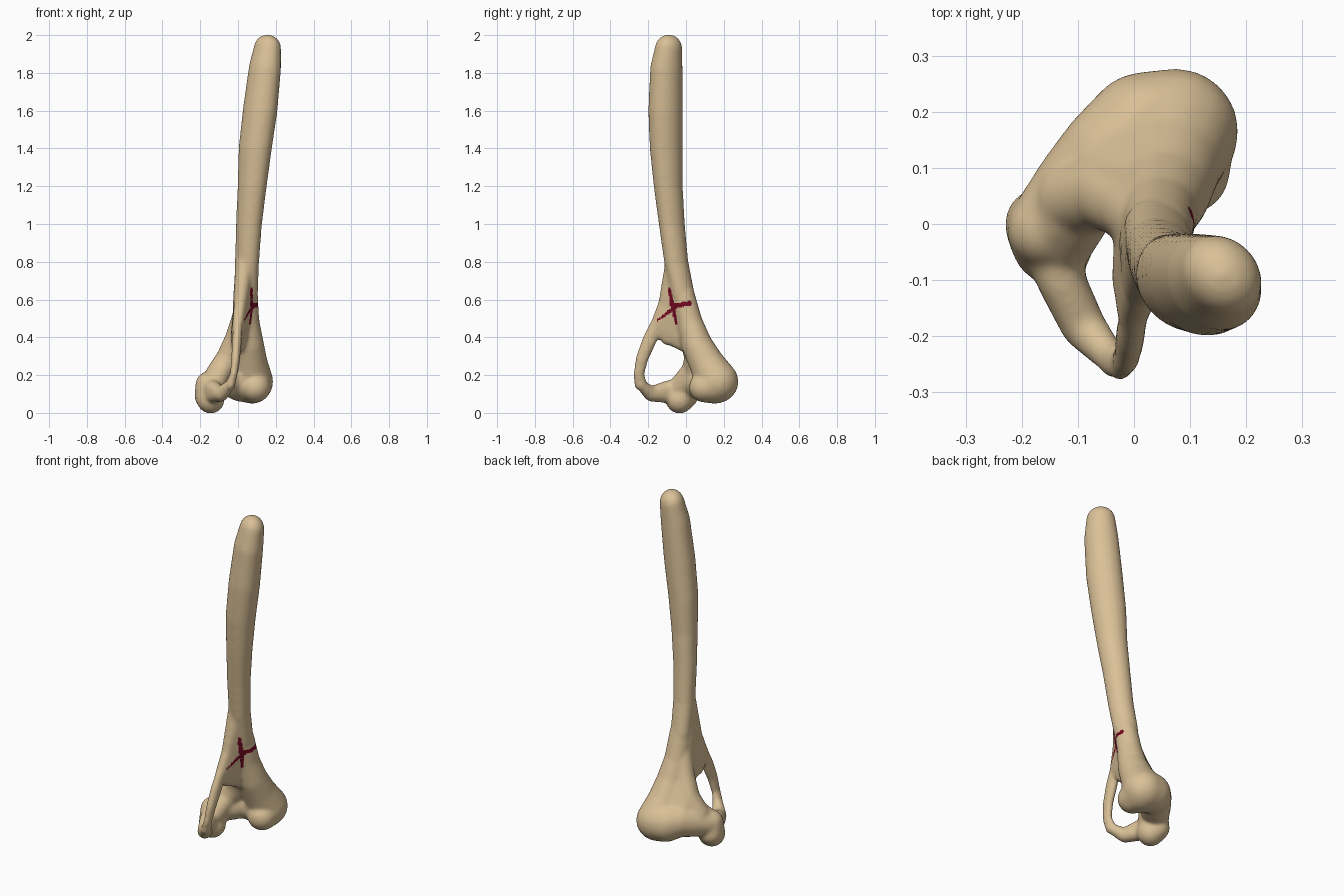
import bpy, bmesh
from mathutils import Vector, Matrix

if "Cube" in bpy.data.objects:
    bpy.data.objects.remove(bpy.data.objects["Cube"], do_unlink=True)


def flat_material(name, rgb):
    mat = bpy.data.materials.new(name)
    mat.use_nodes = True
    mat.diffuse_color = (*rgb, 1)
    mat.node_tree.nodes["Principled BSDF"].inputs["Base Color"].default_value = (*rgb, 1)
    return mat


bone_mat = flat_material("bone_tan", (0.70, 0.53, 0.31))
crack_mat = flat_material("crack_dark_red", (0.18, 0.003, 0.018))

# Unit ball used for every hull
ball = bmesh.new()
bmesh.ops.create_icosphere(ball, subdivisions=3, radius=1)
unit = [v.co.copy() for v in ball.verts]
ball.free()

round_shape = Matrix.Identity(3)
turn = Matrix.Rotation(-0.785, 3, 'Z')
oval = turn @ Matrix.Diagonal((1.08, 0.92, 1)) @ turn.transposed()
strap = Matrix.Diagonal((0.75, 1.1, 1))
body = bmesh.new()


def hull(balls, shape=round_shape):
    """Convex skin around balls given as (x, y, z, radius)."""
    bm = bmesh.new()
    for x, y, z, r in balls:
        for co in unit:
            bm.verts.new(Vector((x, y, z)) + shape @ co * r)
    bmesh.ops.convex_hull(bm, input=bm.verts[:])
    bmesh.ops.delete(bm, geom=[v for v in bm.verts if not v.link_faces], context='VERTS')
    me = bpy.data.meshes.new("hull")
    bm.to_mesh(me)
    bm.free()
    body.from_mesh(me)
    bpy.data.meshes.remove(me)


def chain(balls, shape=round_shape):
    for pair in zip(balls, balls[1:]):
        hull(pair, shape)


# Shaft
chain([(.156, -.092, 1.932, .072), (.142, -.104, 1.82, .086), (.117, -.108, 1.6, .092),
       (.091, -.104, 1.4, .088), (.075, -.094, 1.2, .077), (.058, -.075, 1.0, .069),
       (.048, -.052, .8, .064), (.043, -.017, .63, .062)], oval)

# Outer column and large condyle
chain([(.043, -.017, .63, .062), (.046, .02, .48, .068), (.056, .058, .36, .082),
       (.064, .11, .26, .094), (.074, .165, .165, .113)])
hull([(.074, .165, .165, .113), (.02, .162, .168, .11), (-.04, .125, .18, .092)])
hull([(.074, .155, .155, .107), (.092, .095, .135, .08)])

# Inner column, web between the columns, trochlea
chain([(.038, -.01, .55, .057), (-.008, .03, .4, .059), (-.05, .055, .29, .066),
       (-.105, .045, .2, .07)])
hull([(.03, .03, .43, .05), (.05, .11, .27, .06), (-.05, .085, .25, .06), (0, .14, .2, .07)])
chain([(-.04, .125, .18, .092), (-.09, .07, .165, .085), (-.14, .015, .15, .073)])
hull([(-.157, -.008, .15, .069), (-.165, 0, .09, .066), (-.145, -.034, .07, .074)])
hull([(-.07, .045, .25, .05), (-.13, -.03, .14, .06), (-.14, 0, .16, .065)])

# Flange running off the shaft
hull([(.036, -.06, .8, .05), (.012, -.115, .58, .032), (.03, -.03, .57, .058)])
hull([(.012, -.115, .58, .032), (-.002, -.165, .46, .027), (-.008, -.10, .39, .032),
      (.01, -.01, .4, .045), (.03, -.02, .57, .055)])
hull([(-.008, -.09, .39, .03), (.012, .03, .35, .045), (.02, .0, .42, .05)])

# Bridge closing the opening
chain([(.0, -.16, .46, .033), (-.006, -.195, .38, .036), (-.012, -.232, .29, .032),
       (-.022, -.25, .205, .027), (-.04, -.24, .15, .032)], strap)
chain([(-.04, -.24, .15, .028), (-.09, -.183, .1, .041)])
hull([(-.09, -.183, .1, .041), (-.13, -.1, .128, .043), (-.13, -.1, .094, .043)])
hull([(-.13, -.1, .128, .043), (-.13, -.1, .094, .043), (-.145, -.03, .13, .055),
      (-.145, -.03, .08, .055)])

mesh = bpy.data.meshes.new("raw_bone")
body.to_mesh(mesh)
body.free()
raw = bpy.data.objects.new("raw_bone", mesh)
bpy.context.collection.objects.link(raw)

# Fuse and soften the parts
fuse = raw.modifiers.new("fuse", 'REMESH')
fuse.mode = 'VOXEL'
fuse.voxel_size = 0.0075
soft = raw.modifiers.new("soften", 'SMOOTH')
soft.factor = 0.5
soft.iterations = 22
deps = bpy.context.evaluated_depsgraph_get()
final = bpy.data.meshes.new_from_object(raw.evaluated_get(deps))
bpy.data.objects.remove(raw, do_unlink=True)

bone = bpy.data.objects.new("arm_bone", final)
bpy.context.collection.objects.link(bone)
final.materials.clear()
final.materials.append(bone_mat)
final.materials.append(crack_mat)

# Crack lines as (y, z) ends with half widths, on the outward side of the flange
cracks = [((-.09, .66), (-.072, .57), .007, .012), ((-.072, .57), (-.052, .475), .012, .007),
          ((.018, .58), (-.06, .567), .013, .011), ((-.06, .557), (-.15, .49), .012, .004)]


def cracked(face):
    if face.normal.x < 0.1:
        return False
    p = Vector((face.center.y, face.center.z))
    for a, b, wa, wb in cracks:
        a, b = Vector(a), Vector(b)
        t = max(0, min(1, (p - a).dot(b - a) / (b - a).length_squared))
        if (p - a.lerp(b, t)).length < wa + (wb - wa) * t:
            return True
    return False


for face in final.polygons:
    face.use_smooth = True
    face.material_index = int(cracked(face))
